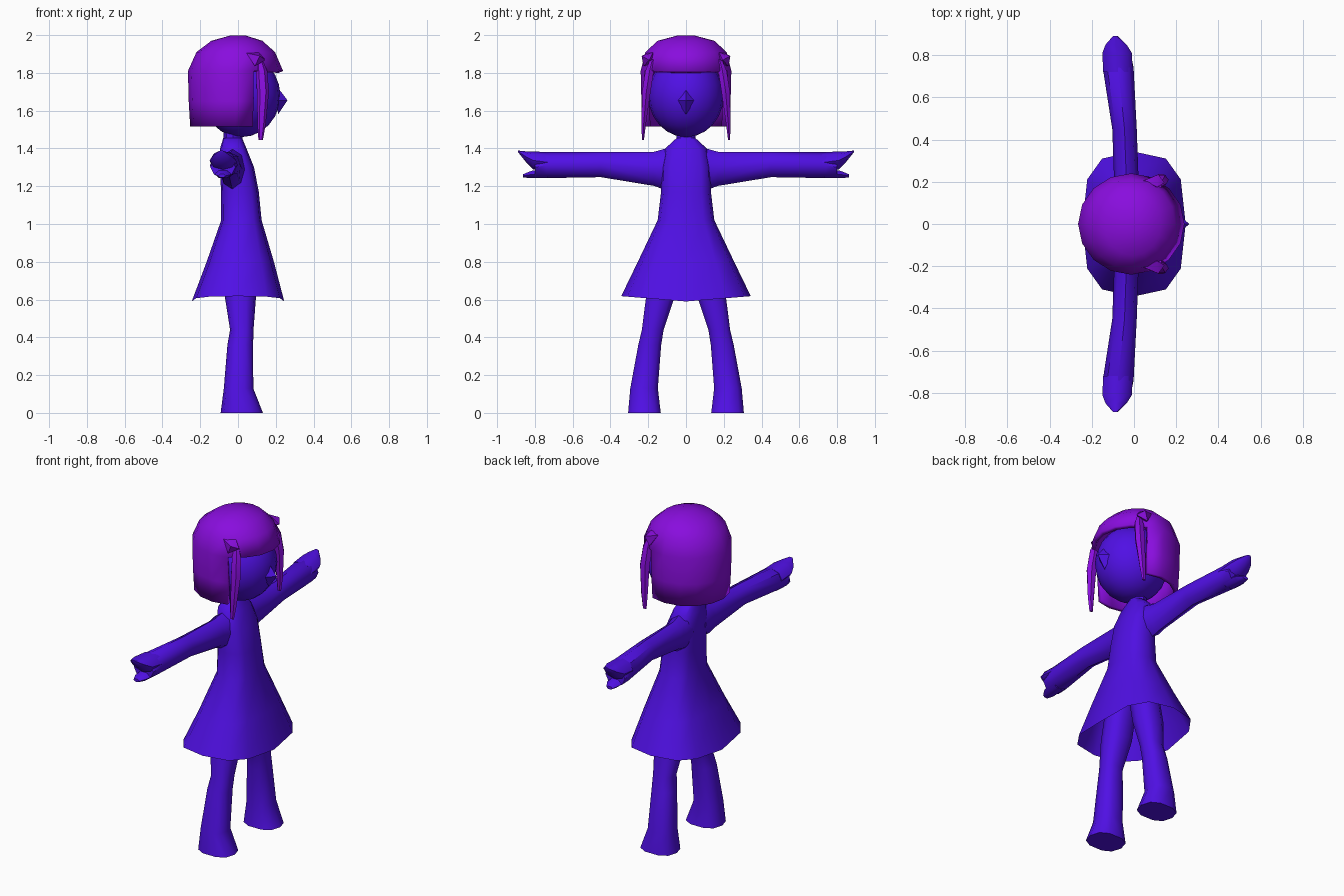
import bpy, bmesh, math
from mathutils import Vector

if "Cube" in bpy.data.objects:
    bpy.data.objects.remove(bpy.data.objects["Cube"])


def material(name, rgb):
    m = bpy.data.materials.new(name)
    m.diffuse_color = (*rgb, 1)
    m.use_nodes = True
    m.node_tree.nodes["Principled BSDF"].inputs["Base Color"].default_value = m.diffuse_color
    return m


BLUE = material("blue_violet", (0.08, 0.005, 0.78))
PURPLE = material("purple", (0.25, 0.004, 0.73))


def finish(name, bm, mat, mirror=False):
    me = bpy.data.meshes.new(name)
    bm.to_mesh(me)
    bm.free()
    me.materials.append(mat)
    ob = bpy.data.objects.new(name, me)
    bpy.context.collection.objects.link(ob)
    if mirror:
        mod = ob.modifiers.new("mirror", 'MIRROR')
        mod.use_axis = (False, True, False)
    return ob


def loft(rings, n=12, along_y=False, e=1.0, start=True, end=True):
    """Rings are (x, y, z, half_x, half_other); other is y, or z along y."""
    bm = bmesh.new()
    loops = []
    for x, y, z, a, b in rings:
        loop = []
        for i in range(n):
            t = 2 * math.pi * i / n
            c, s = math.cos(t), math.sin(t)
            u = a * math.copysign(abs(c) ** e, c)
            v = b * math.copysign(abs(s) ** e, s)
            off = (u, 0, v) if along_y else (u, v, 0)
            loop.append(bm.verts.new(Vector((x, y, z)) + Vector(off)))
        loops.append(loop)
    for p, q in zip(loops, loops[1:]):
        for i in range(n):
            j = (i + 1) % n
            bm.faces.new((p[i], p[j], q[j], q[i]))
    if start:
        bm.faces.new(loops[0][::-1])
    if end:
        bm.faces.new(loops[-1])
    if along_y:
        bmesh.ops.reverse_faces(bm, faces=bm.faces)
    return bm


# Dress and torso, open at the hem, with the hem raised at the sides
bm = loft([(0, 0, 0.59, 0.245, 0.343), (0.012, 0, 0.80, 0.178, 0.255),
           (0.018, 0, 1.02, 0.107, 0.15), (0.01, 0, 1.17, 0.10, 0.132),
           (-0.005, 0, 1.30, 0.09, 0.13), (-0.025, 0, 1.40, 0.07, 0.11),
           (-0.028, 0, 1.455, 0.05, 0.05)], e=0.7, start=False)
for v in bm.verts:
    if v.co.z < 0.6:
        v.co.z += 0.028 * abs(v.co.y) / 0.343
finish("dress", bm, BLUE)

# Neck
finish("neck", loft([(-0.028, 0, 1.40, 0.05, 0.05),
                     (-0.025, 0, 1.52, 0.05, 0.05)], 8), BLUE)

# Legs with feet
finish("leg", loft([(0.02, 0.22, 0, 0.112, 0.09), (0.003, 0.222, 0.13, 0.078, 0.076),
                    (0.012, 0.192, 0.36, 0.068, 0.063), (0.02, 0.176, 0.44, 0.062, 0.06),
                    (0.013, 0.137, 0.61, 0.082, 0.078), (0.012, 0.085, 0.86, 0.08, 0.08)],
                   10, e=0.8), BLUE, True)

# Arms, fingers and thumbs
finish("arm", loft([(-0.025, 0.06, 1.295, 0.07, 0.10), (-0.03, 0.12, 1.29, 0.066, 0.106),
                    (-0.035, 0.17, 1.292, 0.058, 0.09), (-0.045, 0.45, 1.314, 0.058, 0.066),
                    (-0.075, 0.74, 1.312, 0.073, 0.069), (-0.08, 0.80, 1.30, 0.066, 0.055)],
                   8, True), BLUE, True)
finish("fingers", loft([(-0.076, 0.72, 1.325, 0.07, 0.055), (-0.08, 0.81, 1.337, 0.07, 0.047),
                        (-0.085, 0.85, 1.358, 0.05, 0.027), (-0.088, 0.89, 1.385, 0.012, 0.004)],
                       8, True), BLUE, True)
finish("thumb", loft([(-0.075, 0.73, 1.27, 0.05, 0.03), (-0.08, 0.82, 1.262, 0.042, 0.022),
                      (-0.085, 0.862, 1.255, 0.02, 0.01)], 6, True), BLUE, True)

# Head
bm = bmesh.new()
bmesh.ops.create_uvsphere(bm, u_segments=20, v_segments=12, radius=1)
for v in bm.verts:
    v.co = Vector((0.017 + v.co.x * 0.207, v.co.y * 0.2, 1.68 + v.co.z * 0.22))
finish("head", bm, BLUE)

# Nose: a small pointed wedge
bm = bmesh.new()
tip = bm.verts.new((0.262, 0, 1.655))
base = [bm.verts.new(p) for p in ((0.205, 0, 1.73), (0.205, -0.05, 1.655),
                                  (0.212, 0, 1.58), (0.205, 0.05, 1.655))]
for i in range(4):
    bm.faces.new((tip, base[i], base[(i + 1) % 4]))
finish("nose", bm, BLUE)

# Bobbed hair: dome with the face opening removed, then thickened inward
bm = loft([(-0.013, 0, 1.515, 0.24, 0.23), (-0.013, 0, 1.65, 0.248, 0.236),
           (-0.013, 0, 1.81, 0.252, 0.24), (-0.012, 0, 1.91, 0.208, 0.215),
           (-0.006, 0, 1.97, 0.135, 0.15), (0, 0, 1.998, 0.04, 0.045)],
          16, start=False)
gap = [f for f in bm.faces if f.calc_center_median().x > 0.09
       and f.calc_center_median().z < 1.8]
bmesh.ops.delete(bm, geom=gap, context='FACES')
hair = finish("hair", bm, PURPLE)
mod = hair.modifiers.new("thickness", 'SOLIDIFY')
mod.thickness = 0.025
mod.offset = -1

# Front locks hanging beside the face
finish("front_lock", loft([(0.12, 0.228, 1.445, 0.012, 0.006), (0.125, 0.224, 1.53, 0.022, 0.014),
                           (0.132, 0.21, 1.70, 0.032, 0.026), (0.125, 0.193, 1.81, 0.03, 0.026),
                           (0.115, 0.178, 1.87, 0.015, 0.015)], 6), PURPLE, True)

# Diamond hair clips
bm = bmesh.new()
rim = [bm.verts.new(p) for p in ((0.045, 0.205, 1.905), (0.11, 0.175, 1.908),
                                 (0.145, 0.195, 1.868), (0.09, 0.225, 1.835))]
peaks = [bm.verts.new((0.115, 0.235, 1.89)), bm.verts.new((0.08, 0.165, 1.855))]
for p in peaks:
    for i in range(4):
        bm.faces.new((p, rim[i], rim[(i + 1) % 4]))
bmesh.ops.recalc_face_normals(bm, faces=bm.faces)
finish("hair_clip", bm, PURPLE, True)

# Smooth shading with crisp edges
for ob in bpy.data.objects:
    ob.select_set(True)
bpy.context.view_layer.objects.active = hair
bpy.ops.object.shade_smooth_by_angle(angle=math.radians(45))
